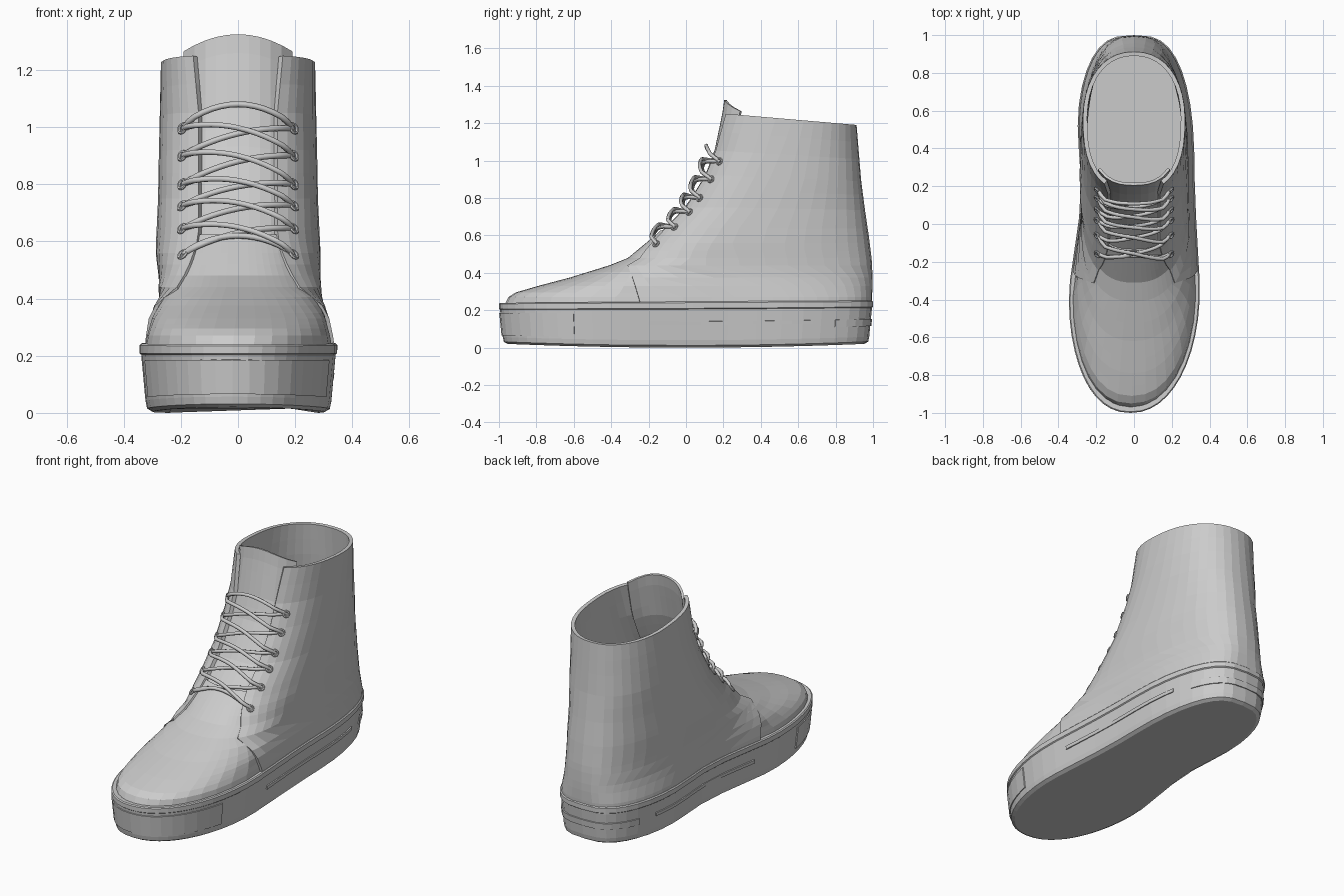
import bpy, math
from mathutils import Vector

if "Cube" in bpy.data.objects:
    bpy.data.objects.remove(bpy.data.objects["Cube"])

# Horizontal outlines of the upper: z, front y, widest y, back y, half width, front and back roundness
UPPER = [
    (.22, -.975, -.30, .980, .335, 2.2, 3.0),
    (.27, -.950, -.28, .983, .326, 2.3, 3.0),
    (.295, -.910, -.24, .985, .320, 2.3, 2.9),
    (.33, -.790, -.19, .985, .313, 2.3, 2.8),
    (.375, -.620, -.08, .985, .300, 2.35, 2.7),
    (.44, -.410, .05, .983, .288, 2.4, 2.6),
    (.48, -.310, .15, .980, .283, 2.5, 2.5),
    (.60, -.165, .30, .965, .275, 2.6, 2.4),
    (.75, -.015, .40, .945, .268, 2.6, 2.3),
    (.92, .090, .48, .925, .265, 2.6, 2.3),
    (1.05, .140, .52, .915, .262, 2.5, 2.2),
    (1.25, .182, .55, .900, .258, 2.5, 2.2),
    (1.34, .195, .55, .900, .255, 2.5, 2.2),
]
SOLE = (-.994, -.30, .994, .346, 2.2, 3.0)


def interp(table, z):
    if z <= table[0][0]:
        return table[0][1:]
    for a, b in zip(table, table[1:]):
        if z <= b[0]:
            t = (z - a[0]) / (b[0] - a[0])
            return tuple(p + (q - p) * t for p, q in zip(a[1:], b[1:]))
    return table[-1][1:]


def spow(v, e):
    return math.copysign(abs(v) ** e, v)


def point(par, phi, z, off=0.0):
    """Outline point; phi 0 is the toe, pi/2 the +x side, pi the heel."""
    yf, ym, yb, w, ef, eb = par
    c, s = math.cos(phi), math.sin(phi)
    e, b = (ef, ym - yf + off) if c > 0 else (eb, yb - ym + off)
    y = ym - spow(c, 2 / e) * b
    x = spow(s, 2 / e) * (w + off)
    # waist, deeper on the inner side, and a slightly turned-in toe
    fade = max(0, 1 - max(0, z - .22) / .35)
    dent = (.07 if s < 0 else .025) * fade * math.exp(-((y - .15) / .35) ** 2)
    x -= math.copysign(min(dent, abs(x)), s) * min(1, abs(s) * 2)
    if y < -.3:
        x -= .02 * fade * ((y + .3) / .7) ** 2
    return Vector((x, y, z))


def phi_x(par, x):
    return math.copysign(math.asin(min(1, abs(x) / par[3]) ** (par[4] / 2)), x)


def phi_y(par, y):
    yf, ym, yb, w, ef, eb = par
    d = ym - y
    r = (d / (ym - yf)) ** (ef / 2) if d > 0 else -((-d / (yb - ym)) ** (eb / 2))
    return math.acos(max(-1, min(1, r)))


def spread(a, b, n):
    return [a + (b - a) * i / n for i in range(n + 1)]


def loft(name, rows, closed=False, cap=False, thick=0):
    n = len(rows[0])
    verts = [v for r in rows for v in r]
    faces = []
    for r in range(len(rows) - 1):
        for c in range(n if closed else n - 1):
            d = (c + 1) % n
            faces.append((r * n + c, r * n + d, (r + 1) * n + d, (r + 1) * n + c))
    if cap:
        faces.append(tuple(reversed(range(n))))
        faces.append(tuple(range(len(verts) - n, len(verts))))
    me = bpy.data.meshes.new(name)
    me.from_pydata(verts, [], faces)
    me.update()
    ob = bpy.data.objects.new(name, me)
    bpy.context.collection.objects.link(ob)
    if thick:
        m = ob.modifiers.new("thickness", 'SOLIDIFY')
        m.thickness, m.offset = thick, -1
    return ob


# Sole: slightly rockered bottom, walls flaring upwards
def sole_point(phi, z, off=0.0):
    p = point(SOLE, phi, z, off)
    t = z / .24
    p.z += .022 * p.y ** 2 * (1 - t) + .006 * p.y * t
    return p


def wall_off(z):
    return -.018 * max(0, 1 - z / .2)


loop = spread(0, 2 * math.pi, 48)[:-1]
levels = [(0, -.04), (.012, -.02), (.04, wall_off(.04)), (.2, 0), (.236, 0), (.238, -.035)]
loft("sole", [[sole_point(a, z, o) for a in loop] for z, o in levels], True, True)
loft("sole_rim", [[sole_point(a, z, o) for a in loop]
                  for z, o in [(.205, 0), (.21, .006), (.24, .006), (.246, 0), (.244, -.025)]], True)


# Raised rubber panels on the sole wall
def sole_panel(name, a, b, z0, z1, n=10):
    loft(name, [[sole_point(p, z, wall_off(z) + .006) for p in spread(a, b, n)]
                for z in (z0, z1)], thick=.012)


toe = phi_y(SOLE, -.6)
sole_panel("toe_bumper", -toe, toe, .05, .185, 16)
heel = phi_y(SOLE, .8)
sole_panel("heel_band", heel, 2 * math.pi - heel, .10, .14, 12)
a, b = phi_y(SOLE, -.2), phi_y(SOLE, .68)
sole_panel("right_side_stripe", a, b, .12, .14)
sole_panel("left_side_stripe", 2 * math.pi - b, 2 * math.pi - a, .12, .14)

# Front edge of the quarters: curved seam low down, straight facing beside the tongue above
EDGE_Y = [(.22, -.24), (.33, -.27), (.44, -.30)]
EDGE_X = [(.44, .21), (.50, .175), (.56, .15), (.62, .132), (1.05, .132), (1.25, .15)]


def edge_phi(par, z):
    if z < .44:
        return phi_y(par, interp(EDGE_Y, z)[0])
    return phi_x(par, interp(EDGE_X, z)[0])


# Vamp: domed toe running under the quarters
rows = []
for z in (.22, .25, .27, .28, .295, .31, .33, .35, .375, .405, .44, .48, .52, .56, .60, .625):
    par = interp(UPPER, z)
    end = min(edge_phi(par, z) + .25, math.pi / 2 + .3)
    rows.append([point(par, p, z) for p in spread(-end, end, 20)])
loft("vamp", rows, thick=.012)

# Quarters: ankle wall from one facing round the heel to the other
rows = []
for z in (.22, .27, .33, .375, .44, .48, .52, .56, .60, .64, .75, .84, .92, 1.05, 1.15, 1.25):
    par = interp(UPPER, z)
    st = edge_phi(par, z)
    row = []
    for p in spread(st, 2 * math.pi - st, 34):
        q = point(par, p, z, .012)
        q.z -= .06 * max(0, (q.y - .22) / .7) * max(0, (z - .6) / .65)
        row.append(q)
    rows.append(row)
loft("quarters", rows, thick=.022)

# Tongue with a rounded top edge above the collar
rows = []
for v in spread(0, 1, 12):
    row = []
    for x in spread(-.2, .2, 10):
        z = .54 + (1.325 - 1.5 * x * x - .54) * v
        par = interp(UPPER, z)
        row.append(point(par, phi_x(par, x), z, -.012))
    rows.append(row)
loft("tongue", rows, thick=.014)


# Eyelets and laces follow the front surface
def front(x, z, off):
    par = interp(UPPER, z)
    return point(par, phi_x(par, x), z, off)


HOLES = [.555, .645, .725, .80, .90, .995]
HX = .185
for i, z in enumerate(HOLES):
    for side, sx in (("left", -1), ("right", 1)):
        p = front(sx * HX, z, .016)
        du = front(sx * HX + .02, z, .016) - front(sx * HX - .02, z, .016)
        dv = front(sx * HX, z + .02, .016) - front(sx * HX, z - .02, .016)
        nrm = du.cross(dv).normalized()
        bpy.ops.mesh.primitive_torus_add(major_segments=12, minor_segments=6, major_radius=.016,
                                         minor_radius=.006, location=p,
                                         rotation=nrm.to_track_quat('Z', 'Y').to_euler())
        bpy.context.object.name = f"{side}_eyelet_{i + 1}"


def lace(name, zl, zr, lift, rise):
    cu = bpy.data.curves.new(name, 'CURVE')
    cu.dimensions = '3D'
    cu.bevel_depth, cu.bevel_resolution = .0105, 1
    cu.use_fill_caps = True
    sp = cu.splines.new('POLY')
    n = 14
    sp.points.add(n)
    for i in range(n + 1):
        t = i / n
        arch = 1 - (2 * t - 1) ** 2
        p = front(HX * (2 * t - 1), zl + (zr - zl) * t + rise * arch,
                  .008 + lift * min(1, arch * 2.2))
        sp.points[i].co = (*p, 1)
    bpy.context.collection.objects.link(bpy.data.objects.new(name, cu))


lace("bottom_lace", HOLES[0], HOLES[0], .016, .065)
lace("top_lace", HOLES[-1], HOLES[-1], .03, .085)
for i, (lo, hi) in enumerate(zip(HOLES, HOLES[1:])):
    lace(f"cross_lace_over_{i + 1}", hi, lo, .034, .05)
    lace(f"cross_lace_under_{i + 1}", lo, hi, .014, .03)
